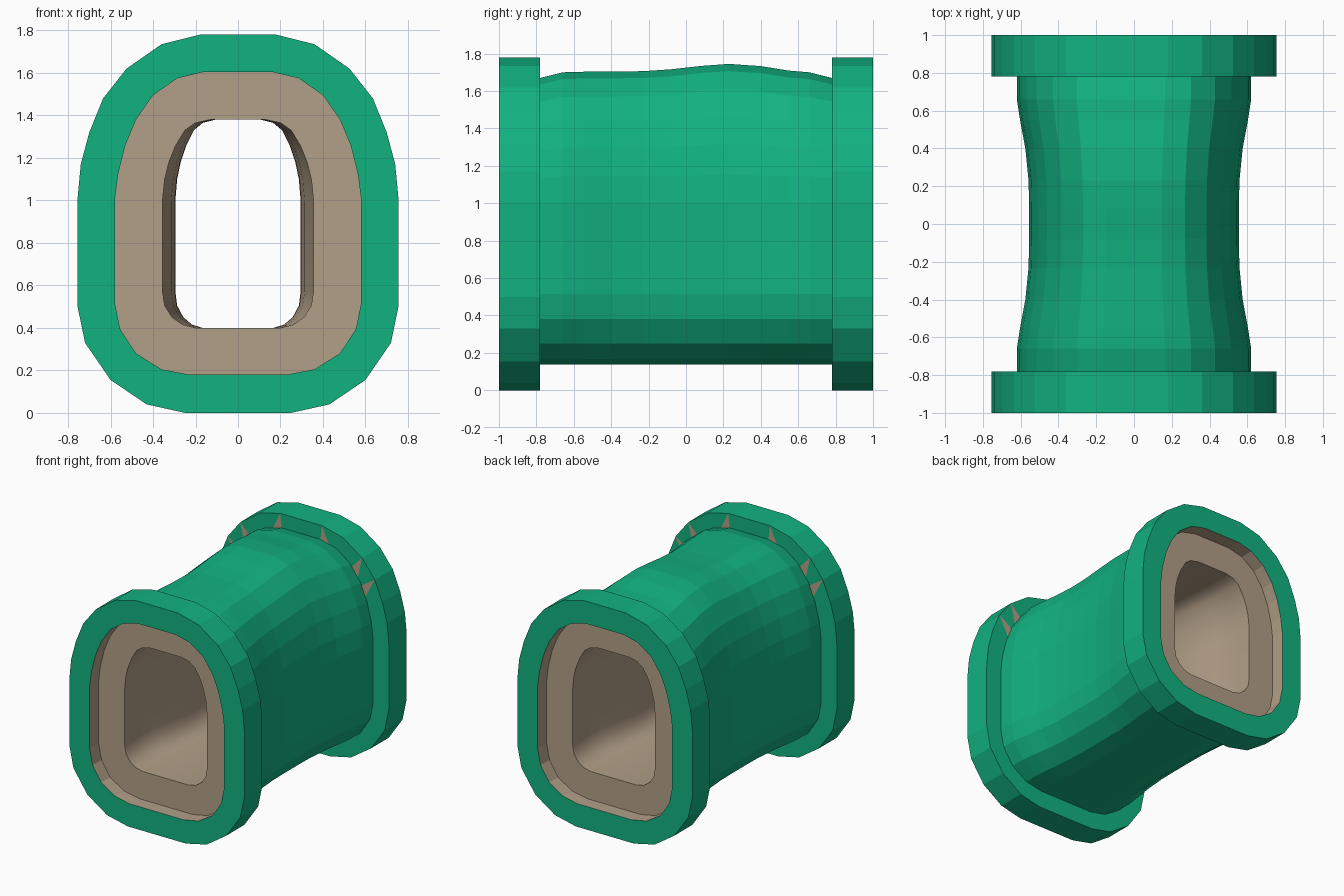
import bpy

cube = bpy.data.objects.get("Cube")
if cube:
    bpy.data.objects.remove(cube)


def material(name, rgb):
    m = bpy.data.materials.new(name)
    m.use_nodes = True
    m.diffuse_color = (*rgb, 1)
    m.node_tree.nodes["Principled BSDF"].inputs["Base Color"].default_value = (*rgb, 1)
    return m


green = material("green", (0.006, 0.445, 0.216))
tan = material("tan", (0.445, 0.347, 0.246))

# Right halves of the nested outlines (x, z), bottom to top
OUTER = [(.25, 0), (.43, .04), (.6, .155), (.72, .33), (.755, .5), (.755, 1.01),
         (.74, 1.17), (.7, 1.32), (.635, 1.48), (.525, 1.62), (.36, 1.735), (.18, 1.78)]
INSET = [(.23, .18), (.36, .205), (.48, .28), (.555, .395), (.58, .52), (.58, 1),
         (.565, 1.12), (.53, 1.26), (.48, 1.38), (.4, 1.495), (.285, 1.575), (.16, 1.605)]
HOLE = [(.2, .4), (.26, .415), (.31, .45), (.345, .505), (.355, .57), (.355, 1),
        (.345, 1.1), (.325, 1.18), (.295, 1.255), (.25, 1.33), (.2, 1.365), (.13, 1.38)]
BODY = [(a + (c - a) * .23, b + (d - b) * .23) for (a, b), (c, d) in zip(INSET, OUTER)]

# Body stations along the length: y, half width, top height
STATIONS = [(-.78, .62, 1.67), (-.66, .62, 1.7), (-.55, .603, 1.703), (-.4, .575, 1.704),
            (-.23, .558, 1.706), (-.08, .555, 1.716), (.08, .555, 1.734), (.23, .558, 1.745),
            (.4, .575, 1.733), (.55, .603, 1.709), (.66, .62, 1.7), (.78, .62, 1.67)]


def ring(half, y, sx=1, top=None):
    """Mirror a half outline, with optional width scale and raised top."""
    crown = half[-1][1]
    lift = (top - 1) / (crown - 1) if top else 1
    pts = [(x * sx, z if z <= 1 else 1 + (z - 1) * lift) for x, z in half]
    return [(x, y, z) for x, z in pts] + [(-x, y, z) for x, z in reversed(pts)]


def add_mesh(name, verts, faces, mat, smooth=False):
    me = bpy.data.meshes.new(name)
    me.from_pydata(verts, [], faces)
    me.materials.append(mat)
    ob = bpy.data.objects.new(name, me)
    bpy.context.collection.objects.link(ob)
    if smooth:
        bpy.ops.object.select_all(action='DESELECT')
        bpy.context.view_layer.objects.active = ob
        ob.select_set(True)
        bpy.ops.object.shade_smooth_by_angle(angle=0.6)
    return ob


def loft(name, rings, mat, flip=False, smooth=False):
    """Skin consecutive rings; flip turns the surface inside out."""
    n = len(rings[0])
    faces = []
    for r in range(len(rings) - 1):
        for i in range(n):
            j = (i + 1) % n
            f = [r * n + i, r * n + j, (r + 1) * n + j, (r + 1) * n + i]
            faces.append(f if flip else f[::-1])
    return add_mesh(name, sum(rings, []), faces, mat, smooth)


# Waisted body with a slight hump on top
loft("body", [ring(BODY, y, w / .62, t) for y, w, t in STATIONS], green)

# Tan lining: recess wall, ledge, and narrowing passage
passage = [ring(HOLE, y, 1 - (.62 - w) / .065 * .17) for y, w, t in STATIONS]
loft("passage", [ring(HOLE, -.89)] + passage + [ring(HOLE, .89)], tan, True, True)

for side, label in ((-1, "front"), (1, "back")):
    # End collar: mouth edge, outer rim, shoulder
    loft(label + "_collar", [ring(INSET, side), ring(OUTER, side), ring(OUTER, side * .78),
                             ring(BODY, side * .78, 1, 1.67)], green, side < 0)
    loft(label + "_recess", [ring(HOLE, side * .89), ring(INSET, side * .89),
                             ring(INSET, side)], tan, side < 0)

    # Tan chips on the inner shoulder of the collar
    verts, faces = [], []
    y = side * .777
    for mirror in (-1, 1):
        for k in (8, 9, 11):
            ax, az = OUTER[k]
            (bx, bz), (cx, cz) = BODY[k], BODY[k - 1]
            mx, mz = bx + (cx - bx) * .65, bz + (cz - bz) * .65
            tri = [(mirror * x, y, z) for x, z in ((ax, az), (bx, bz), (mx, mz))]
            faces.append([len(verts) + i for i in ((0, 1, 2) if mirror * side < 0 else (2, 1, 0))])
            verts += tri
    add_mesh(label + "_chips", verts, faces, tan)
